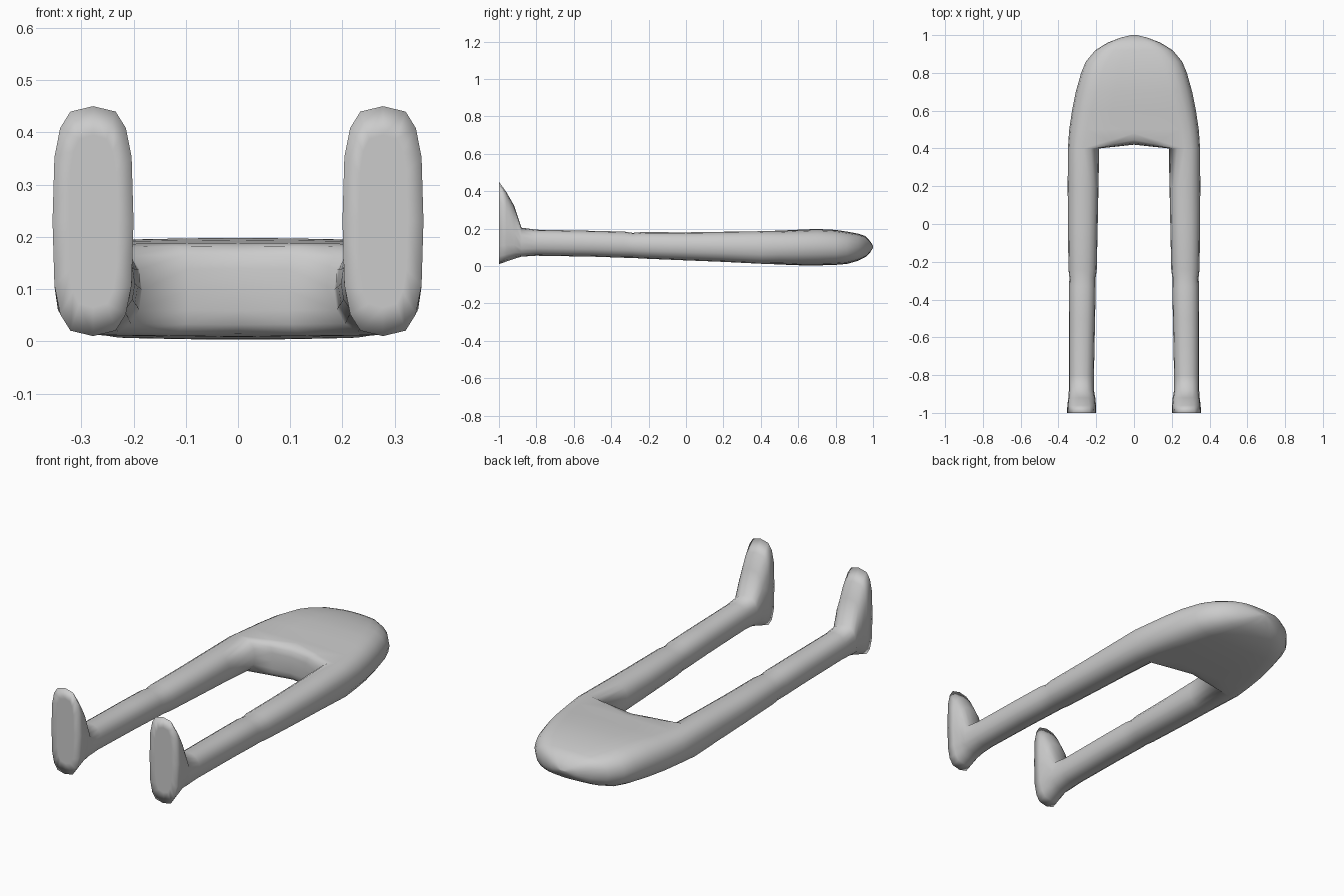
import bpy, bmesh, math

if "Cube" in bpy.data.objects:
    bpy.data.objects.remove(bpy.data.objects["Cube"])

N = 16  # points round a leg ring: 0 top, 4 outer, 8 bottom, 12 inner

mat = bpy.data.materials.new("plain grey")
mat.diffuse_color = (0.6, 0.6, 0.6, 1)
mat.use_nodes = True
mat.node_tree.nodes["Principled BSDF"].inputs["Base Color"].default_value = mat.diffuse_color


def spow(v, n):
    return math.copysign(abs(v) ** (2 / n), v)


def ring(y, x0, x1, z0, z1, n, count=N):
    """Superellipse section across y, starting at the top, going outwards."""
    cx, cz, hx, hz = (x0 + x1) / 2, (z0 + z1) / 2, (x1 - x0) / 2, (z1 - z0) / 2
    return [(cx + hx * spow(math.sin(a), n), y, cz + hz * spow(math.cos(a), n))
            for a in (2 * math.pi * k / N for k in range(count))]


bm = bmesh.new()


def add(points):
    return [bm.verts.new(p) for p in points]


def bridge(a, b, closed=False):
    m = len(a)
    for i in range(m if closed else m - 1):
        j = (i + 1) % m
        bm.faces.new((a[i], a[j], b[j], b[i]))


# foot and leg stations: y, inner x, outer x, low z, high z, squareness
leg = [
    (-1.00, .200, .355, .010, .450, 3.3),
    (-.96, .201, .353, .024, .395, 3.0),
    (-.92, .205, .348, .038, .325, 2.6),
    (-.88, .212, .345, .050, .205, 2.4),
    (-.80, .212, .345, .055, .194, 2.3),
    (-.50, .206, .345, .050, .188, 2.3),
    (-.33, .203, .344, .044, .184, 2.3),
    (-.285, .203, .342, .044, .177, 2.3),
    (-.24, .197, .347, .040, .181, 2.3),
    (.00, .192, .350, .030, .180, 2.3),
    (.20, .188, .351, .022, .183, 2.3),
    (.40, .184, .350, .012, .186, 2.4),
]
rings = [add(ring(*s)) for s in leg]
for a, b in zip(rings, rings[1:]):
    bridge(a, b, True)

# flat sole with an inner ring
sole = add([(.2775 + (x - .2775) * .6, -1, .23 + (z - .23) * .75)
            for x, y, z in ring(*leg[0])])
bridge(sole, rings[0], True)
bm.faces.new(sole)

# crotch wall, rounded back at its top and bottom
hip = rings[-1]
inner = hip[8:] + [hip[0]]
columns = [inner]
for f in (.5, 0):
    col = []
    for i, v in enumerate(inner):
        s = abs(i - 4) / 4
        y = .40 + (.02 + .06 * s ** 3) * (1 - f)
        z = .10 + (v.co.z - .10) * (1 + .03 * (1 - f))
        col.append(bm.verts.new((inner[4].co.x * f + (v.co.x - inner[4].co.x) * f, y, z)))
    columns.append(col)
for a, b in zip(columns, columns[1:]):
    bridge(a, b)

# pelvis stations: y, half width, low z, high z, width of the rounded side
pelvis = [
    (.50, .343, .008, .189, .090),
    (.60, .328, .004, .194, .100),
    (.70, .308, .003, .198, .110),
    (.80, .280, .006, .193, .110),
    (.86, .255, .011, .184, .110),
    (.92, .205, .028, .173, .100),
    (.96, .140, .048, .160, .070),
    (.985, .075, .073, .132, .040),
    (1.00, .015, .097, .108, .008),
]
prev = [columns[2][8], columns[1][8]] + hip[:9] + [columns[1][0], columns[2][0]]
for y, w, z0, z1, r in pelvis:
    arc = ring(y, w - 2 * r, w, z0 + .003, z1 - .003, 2.2, 9)
    mid = w - r
    strip = add([(0, y, z1), (mid / 2, y, z1 - .001)] + arc
                + [(mid / 2, y, z0 + .001), (0, y, z0)])
    bridge(prev, strip)
    prev = strip
bm.faces.new(prev)

# mirror the half body to the other side and weld the middle
geom = bm.verts[:] + bm.edges[:] + bm.faces[:]
copy = bmesh.ops.duplicate(bm, geom=geom)["geom"]
for v in copy:
    if isinstance(v, bmesh.types.BMVert):
        v.co.x = -v.co.x
bmesh.ops.reverse_faces(bm, faces=[f for f in copy if isinstance(f, bmesh.types.BMFace)])
bmesh.ops.remove_doubles(bm, verts=bm.verts, dist=.0005)
bmesh.ops.recalc_face_normals(bm, faces=bm.faces)
for f in bm.faces:
    f.smooth = True

mesh = bpy.data.meshes.new("hips_and_legs")
bm.to_mesh(mesh)
bm.free()
mesh.materials.append(mat)
bpy.context.collection.objects.link(bpy.data.objects.new("hips_and_legs", mesh))
